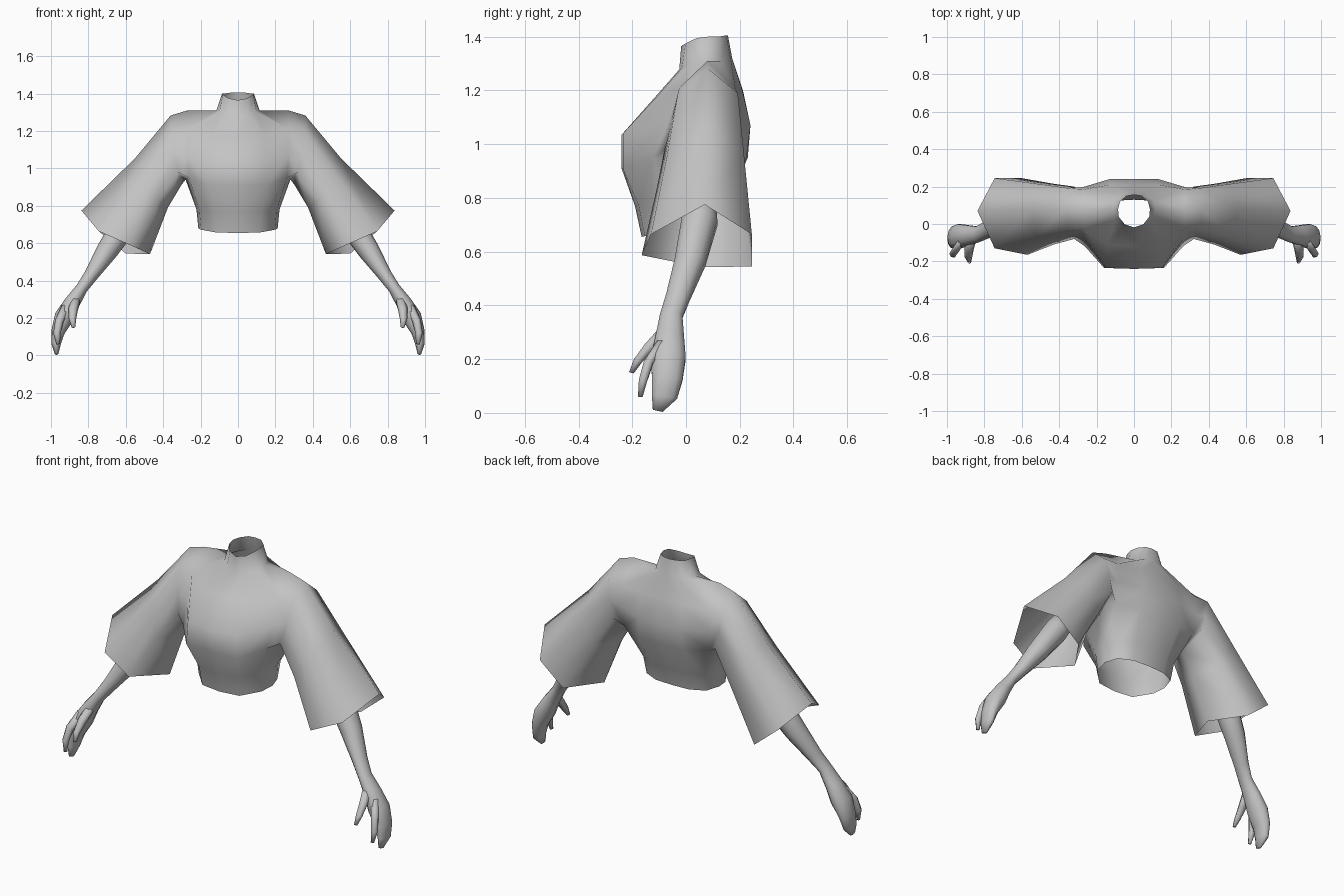
import bpy, bmesh, math
from mathutils import Vector

if "Cube" in bpy.data.objects:
    bpy.data.objects.remove(bpy.data.objects["Cube"])

grey = bpy.data.materials.new("plain_grey")
grey.diffuse_color = (0.55, 0.55, 0.55, 1)
grey.use_nodes = True
grey.node_tree.nodes["Principled BSDF"].inputs["Base Color"].default_value = grey.diffuse_color


def finish(name, bm):
    """Turn a right-hand half into a smooth object mirrored across x."""
    for f in bm.faces:
        f.smooth = True
    mesh = bpy.data.meshes.new(name)
    bm.to_mesh(mesh)
    bm.free()
    mesh.materials.append(grey)
    ob = bpy.data.objects.new(name, mesh)
    bpy.context.collection.objects.link(ob)
    mirror = ob.modifiers.new("mirror", 'MIRROR')
    mirror.use_clip = True
    mirror.merge_threshold = 0.0005
    return ob


def lower_row(zf, zs, w, yf, yb):
    """Half cross-section of the lower body, front centre to back centre."""
    xs = (0, 0.55, 0.93, 1, 0.88, 0.5, 0)
    ys = (0, 0.04, 0.32, 0.58, 0.85, 0.98, 1)
    zs_mix = (0, 0.1, 0.7, 1, 1, 1, 1)
    return [(w * x, yf + (yb - yf) * y, zf + (zs - zf) * m)
            for x, y, m in zip(xs, ys, zs_mix)]


# Body rows from hem to collar, half of each ring
rows = [
    lower_row(0.655, 0.68, 0.212, -0.165, 0.13),
    lower_row(0.77, 0.78, 0.222, -0.19, 0.155),
    # bust and armpit
    [(0, -.24, .91), (.16, -.235, .91), (.262, -.12, .95), (.28, .05, .94),
     (.27, .17, .96), (.14, .225, .95), (0, .23, .95)],
    # upper chest
    [(0, -.24, 1.035), (.15, -.235, 1.04), (.27, -.07, 1.07), None,
     (.28, .195, 1.08), (.13, .24, 1.07), (0, .24, 1.07)],
    # shoulder line
    [(0, -.12, 1.17), (.14, -.11, 1.175), (.27, -.025, 1.21), (.27, .08, 1.31),
     (.27, .185, 1.2), (.13, .21, 1.2), (0, .212, 1.2)],
    # neck base, neck, collar edge
    [(0, -.025, 1.278), (.06, -.015, 1.285), (.10, .02, 1.30), (.115, .08, 1.31),
     (.10, .13, 1.31), (.055, .165, 1.32), (0, .172, 1.32)],
    [(0, -.018, 1.365), (.05, -.002, 1.375), (.082, .04, 1.395), (.085, .08, 1.40),
     (.075, .12, 1.40), (.04, .15, 1.405), (0, .156, 1.405)],
]

bm = bmesh.new()
grid = [[bm.verts.new(p) if p else None for p in row] for row in rows]
for lo, hi in zip(grid, grid[1:]):
    for j in range(6):
        quad = (lo[j], lo[j + 1], hi[j + 1], hi[j])
        if all(quad):                       # gaps leave the armhole open
            bm.faces.new(quad)

# Sleeve: hexagonal rings (top, front, low front, under, low back, back)
sleeve = [
    [(.36, .08, 1.283), (.36, -.03, 1.19), (.32, -.08, .98),
     (.30, .05, .915), (.32, .2, 1.0), (.36, .193, 1.19)],
    [(.55, .075, 1.055), (.52, -.07, .96), (.43, -.11, .83),
     (.375, .05, .79), (.43, .215, .82), (.52, .215, .97)],
    [(.837, .07, .775), (.745, -.13, .665), (.57, -.165, .587),
     (.47, .06, .542), (.6, .245, .545), (.745, .245, .665)],
]


def ring8(h):
    """Add midpoints on the front and back edges to match the armhole."""
    h = [Vector(p) for p in h]
    a, b, c, d, e, f = h
    return [bm.verts.new(p) for p in (a, b, (b + c) / 2, c, d, e, (e + f) / 2, f)]


hole = [grid[r][c] for r, c in
        ((4, 3), (4, 2), (3, 2), (2, 2), (2, 3), (2, 4), (3, 4), (4, 4))]
rings = [hole] + [ring8(h) for h in sleeve]
for r0, r1 in zip(rings, rings[1:]):
    for j in range(8):
        k = (j + 1) % 8
        bm.faces.new((r0[j], r0[k], r1[k], r1[j]))
finish("wide_sleeved_top", bm)


def limb(name, path, sides=8):
    """Closed tube; each path entry is x, y, z, width, depth."""
    bm = bmesh.new()
    pts = [Vector(p[:3]) for p in path]
    loops = []
    for i, p in enumerate(path):
        t = pts[min(i + 1, len(pts) - 1)] - pts[max(i - 1, 0)]
        across = Vector((-t.z, 0, t.x)).normalized()
        deep = across.cross(t).normalized()
        deep = (deep * 0.5 + Vector((0, math.copysign(0.5, deep.y), 0))).normalized()
        loops.append([bm.verts.new(
            pts[i] + across * p[3] * math.cos(a) + deep * p[4] * math.sin(a))
            for a in (2 * math.pi * s / sides for s in range(sides))])
    for l0, l1 in zip(loops, loops[1:]):
        for j in range(sides):
            k = (j + 1) % sides
            bm.faces.new((l0[j], l0[k], l1[k], l1[j]))
    bm.faces.new(loops[0])
    bm.faces.new(loops[-1])
    bmesh.ops.recalc_face_normals(bm, faces=bm.faces)
    return finish(name, bm)


# Forearm running into the joined fingers
limb("forearm_and_hand", [
    (.52, .06, .83, .06, .055), (.60, .05, .71, .07, .07), (.70, .015, .56, .058, .06),
    (.785, -.03, .43, .038, .047), (.835, -.055, .36, .032, .044),
    (.885, -.06, .285, .042, .055), (.93, -.065, .205, .052, .067),
    (.963, -.07, .125, .036, .06), (.973, -.08, .06, .025, .05),
    (.97, -.105, .008, .01, .02)], 10)

# Separate finger and thumb
limb("index_finger", [
    (.92, -.09, .26, .024, .02), (.955, -.14, .185, .023, .02),
    (.968, -.16, .12, .02, .018), (.962, -.17, .06, .01, .01)], 6)
limb("thumb", [
    (.865, -.075, .31, .025, .025), (.882, -.135, .245, .026, .024),
    (.885, -.178, .195, .02, .019), (.88, -.203, .15, .01, .01)], 6)
